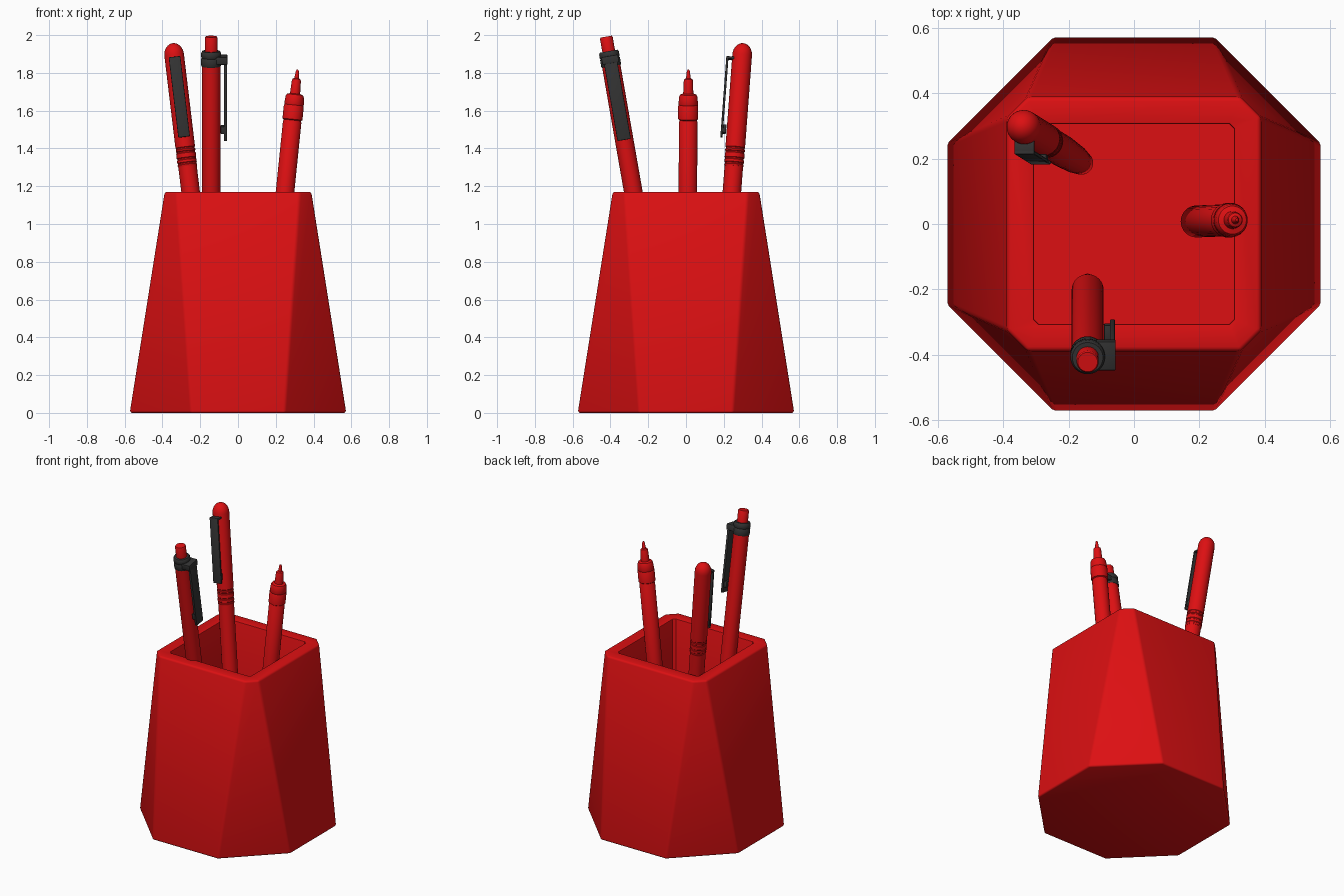
import bpy
import bmesh
import math
from mathutils import Matrix, Vector

cube = bpy.data.objects.get("Cube")
if cube:
    bpy.data.objects.remove(cube, do_unlink=True)


def material(name, colour):
    mat = bpy.data.materials.new(name)
    mat.use_nodes = True
    mat.diffuse_color = colour
    for node in mat.node_tree.nodes:
        if node.type == 'BSDF_PRINCIPLED':
            node.inputs["Base Color"].default_value = colour
    return mat


RED = material("red", (0.72, 0.005, 0.006, 1))
BLACK = material("charcoal", (0.033, 0.033, 0.033, 1))


def finish(name, bm, mat, frame=Matrix.Identity(4)):
    bmesh.ops.recalc_face_normals(bm, faces=bm.faces)
    mesh = bpy.data.meshes.new(name)
    bm.to_mesh(mesh)
    bm.free()
    mesh.materials.append(mat)
    mesh.shade_smooth()
    mesh.set_sharp_from_angle(angle=math.radians(35))
    obj = bpy.data.objects.new(name, mesh)
    obj.matrix_world = frame
    bpy.context.collection.objects.link(obj)
    return obj


class Pen:
    """Tilted frame whose local z runs along the pen; heights are world z."""

    def __init__(self, x, y, slope_x, slope_y, height=1.17):
        axis = Vector((slope_x, slope_y, 1))
        origin = Vector((x, y, height)) - axis * height
        self.stretch = axis.length
        axis.normalize()
        side = axis.cross(Vector((1, 0, 0))).normalized()
        front = side.cross(axis)
        rot = Matrix((front, side, axis)).transposed().to_4x4()
        self.frame = Matrix.Translation(origin) @ rot

    def lathe(self, name, profile, mat):
        bm = bmesh.new()
        verts = [bm.verts.new((r, 0, z * self.stretch)) for r, z in profile]
        edges = [bm.edges.new(pair) for pair in zip(verts, verts[1:])]
        bmesh.ops.spin(bm, geom=verts + edges, cent=(0, 0, 0), axis=(0, 0, 1),
                       angle=math.tau, steps=32, use_merge=True)
        bmesh.ops.remove_doubles(bm, verts=bm.verts, dist=0.0002)
        return finish(name, bm, mat, self.frame)

    def box(self, name, xs, ys, zs, mat, bevel=0.004):
        bm = bmesh.new()
        bmesh.ops.create_cube(bm, size=1)
        for v in bm.verts:
            v.co = [lo + (c + 0.5) * (hi - lo)
                    for c, (lo, hi) in zip(v.co, (xs, ys, zs))]
            v.co.z *= self.stretch
        bmesh.ops.bevel(bm, geom=bm.edges[:], offset=bevel, segments=2,
                        profile=0.5, affect='EDGES', clamp_overlap=True)
        return finish(name, bm, mat, self.frame)


# Holder: octagonal outside tapering upward, square well inside
def octagon(bm, half, corner, z):
    points = []
    for k in range(4):
        turn = Matrix.Rotation(k * math.pi / 2, 3, 'Z')
        points += [turn @ Vector((half, s * corner, z)) for s in (-1, 1)]
    return [bm.verts.new(p) for p in points]


bm = bmesh.new()
loops = [octagon(bm, *spec) for spec in (
    (0.573, 0.247, 0), (0.388, 0.327, 1.17),
    (0.306, 0.292, 1.17), (0.306, 0.292, 0.35))]
for low, high in zip(loops, loops[1:]):
    for i in range(8):
        j = (i + 1) % 8
        bm.faces.new((low[i], low[j], high[j], high[i]))
bm.faces.new(loops[0])
bm.faces.new(loops[3])
bmesh.ops.recalc_face_normals(bm, faces=bm.faces)
outer = set(loops[0] + loops[1])
rim = set(loops[2])
bmesh.ops.bevel(bm, geom=[e for e in bm.edges if set(e.verts) <= outer],
                offset=0.012, segments=3, profile=0.5, affect='EDGES')
bmesh.ops.bevel(bm, geom=[e for e in bm.edges if set(e.verts) <= rim],
                offset=0.006, segments=2, profile=0.5, affect='EDGES')
finish("holder", bm, RED)

# Click pen, leaning to the front, tip down
pen = Pen(-0.142, -0.279, 0, -0.175)
pen.lathe("click_pen_barrel", [
    (0, 0.5), (0.01, 0.5), (0.012, 0.55), (0.02, 0.56), (0.044, 0.7),
    (0.049, 0.73), (0.049, 1.85), (0, 1.85)], RED)
pen.lathe("click_pen_collar", [
    (0, 1.835), (0.05, 1.835), (0.053, 1.84), (0.053, 1.875), (0.05, 1.88),
    (0.053, 1.885), (0.053, 1.905), (0.047, 1.915), (0, 1.915)], BLACK)
pen.lathe("click_pen_button", [
    (0, 1.9), (0.034, 1.9), (0.034, 1.985), (0.03, 1.992), (0, 1.992)], RED)
pen.box("click_pen_clip_mount", (0.02, 0.086), (-0.045, 0.045),
        (1.85, 1.89), BLACK)
pen.box("click_pen_clip", (0.068, 0.084), (-0.036, 0.036),
        (1.445, 1.88), BLACK)
pen.box("click_pen_clip_foot", (0.05, 0.076), (-0.03, 0.03),
        (1.48, 1.52), BLACK)

# Capped pen, leaning to the back right, cap up
pen = Pen(-0.251, 0.243, -0.12, 0.075)
pen.lathe("capped_pen_barrel", [
    (0, 0.38), (0.02, 0.385), (0.036, 0.42), (0.044, 0.6), (0.049, 0.9),
    (0.049, 1.33), (0, 1.33)], RED)
rings = []
for z in (1.32, 1.345, 1.38, 1.4):
    rings += [(0.052, z - 0.006), (0.049, z - 0.003),
              (0.049, z + 0.003), (0.052, z + 0.006)]
dome = [(0.052 * math.cos(a), 1.895 + 0.062 * math.sin(a))
        for a in (k * math.pi / 16 for k in range(8))]
pen.lathe("capped_pen_cap",
          [(0, 1.305), (0.05, 1.305)] + rings + dome + [(0, 1.957)], RED)
pen.box("capped_pen_clip", (-0.031, 0.031), (-0.083, -0.071),
        (1.455, 1.88), BLACK)
pen.box("capped_pen_clip_mount", (-0.031, 0.031), (-0.078, -0.035),
        (1.866, 1.88), BLACK)
pen.box("capped_pen_clip_foot", (-0.025, 0.025), (-0.078, -0.055),
        (1.475, 1.52), BLACK)

# Fine liner, leaning to the left, tip up
pen = Pen(0.249, 0.01, 0.102, 0.004)
pen.lathe("fine_liner_barrel", [
    (0, 0.48), (0.03, 0.48), (0.03, 0.59), (0.042, 0.59), (0.049, 0.61),
    (0.049, 1.54), (0.046, 1.545), (0.046, 1.55), (0.053, 1.555),
    (0.053, 1.625), (0.05, 1.63), (0.052, 1.635), (0.048, 1.675),
    (0.043, 1.685), (0.027, 1.69), (0.024, 1.76), (0.021, 1.767),
    (0.012, 1.772), (0.008, 1.81), (0.004, 1.817), (0, 1.817)], RED)
